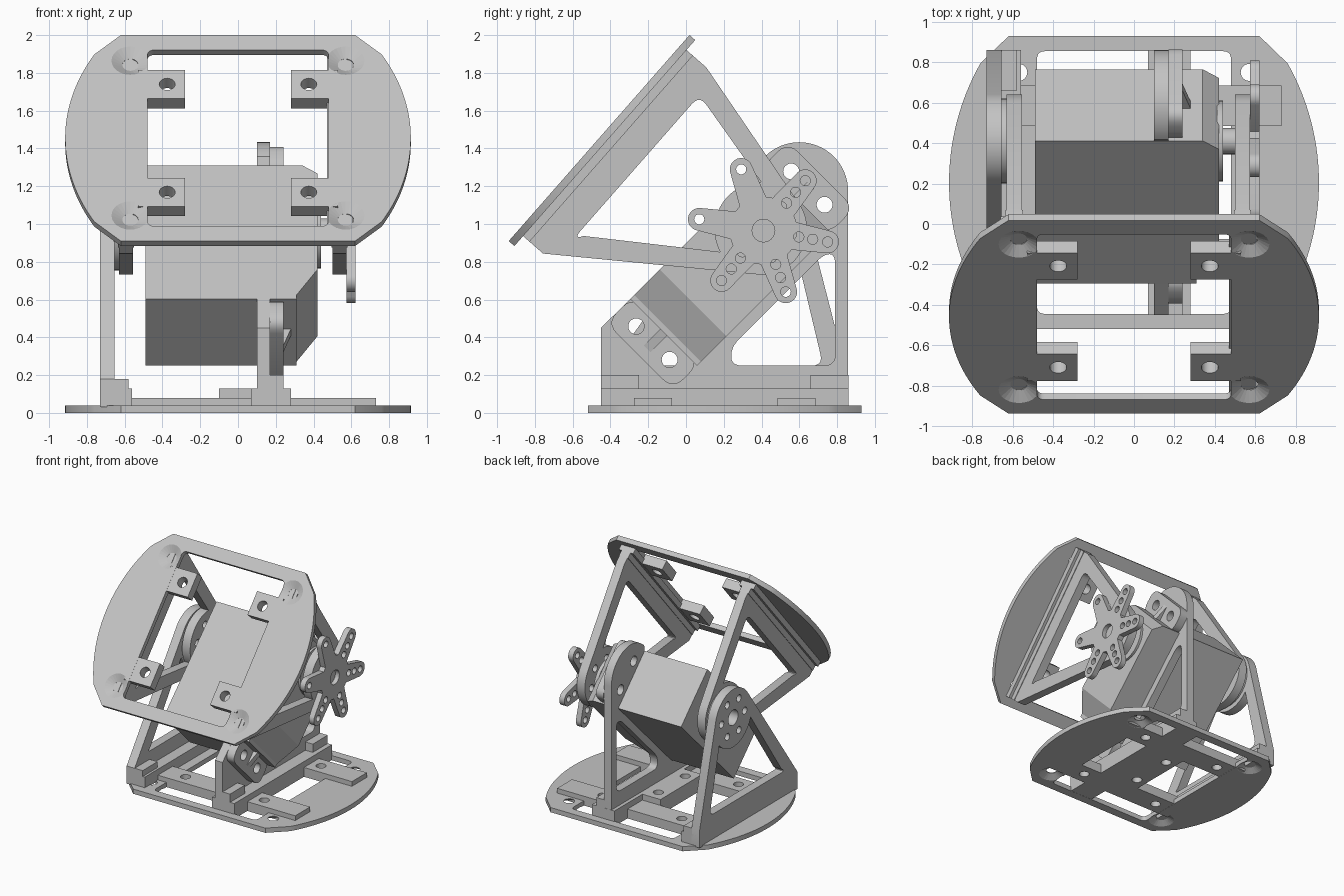
import bpy, bmesh
from math import sin, cos, radians, pi
from mathutils import Vector

cube = bpy.data.objects.get("Cube")
if cube:
    bpy.data.objects.remove(cube)

grey = bpy.data.materials.new("light grey plastic")
grey.use_nodes = True
grey.diffuse_color = (0.55, 0.55, 0.55, 1)
grey.node_tree.nodes["Principled BSDF"].inputs["Base Color"].default_value = (0.55, 0.55, 0.55, 1)


# Coordinate frames: each turns local (x, along, up) into world space
def world(x, y, z):
    return Vector((x, y, z))


def base(x, v, w):
    return Vector((x, v + 0.205, w))


def tilted(x, v, w):
    return Vector((x, -0.46 + 0.66 * v + 0.752 * w, 1.455 + 0.752 * v - 0.66 * w))


def servo(x, e, f):
    return Vector((x, 0.235 + 0.707 * (e - f), 0.78 + 0.707 * (e + f)))


# 2D outline helpers
def arc(cx, cy, r, a0, a1, n=24):
    return [(cx + r * cos(radians(a0 + (a1 - a0) * i / n)),
             cy + r * sin(radians(a0 + (a1 - a0) * i / n))) for i in range(n + 1)]


def circle(cx, cy, r, n=24):
    return arc(cx, cy, r, 0, 360, n)[:-1]


def rect(a0, a1, b0, b1):
    return [(a0, b0), (a1, b0), (a1, b1), (a0, b1)]


def fillet(points, r, n=5):
    out = []
    for i, p in enumerate(points):
        p, a, b = Vector(p), Vector(points[i - 1]), Vector(points[(i + 1) % len(points)])
        s = p + (a - p).normalized() * min(r, (a - p).length * 0.45)
        t = p + (b - p).normalized() * min(r, (b - p).length * 0.45)
        for k in range(n + 1):
            u = k / n
            q = s * (1 - u) ** 2 + p * 2 * u * (1 - u) + t * u * u
            out.append((q.x, q.y))
    return out


# Solid from outlines (first outer, rest holes), extruded along "x", "y" or "z" of a frame
def solid(name, loops, c0, c1, frame=world, axis="x"):
    order = {"x": lambda a, b, c: (c, a, b),
             "y": lambda a, b, c: (a, c, b),
             "z": lambda a, b, c: (a, b, c)}[axis]
    bm = bmesh.new()
    rings = []
    for c in (c0, c1):
        edges, layer = [], []
        for loop in loops:
            vs = [bm.verts.new((a, b, c)) for a, b in loop]
            edges += [bm.edges.new((vs[i - 1], vs[i])) for i in range(len(vs))]
            layer.append(vs)
        bmesh.ops.triangle_fill(bm, edges=edges, use_beauty=True, normal=(0, 0, 1))
        rings.append(layer)
    for low, high in zip(*rings):
        for i in range(len(low)):
            bm.faces.new((low[i - 1], low[i], high[i], high[i - 1]))
    for v in bm.verts:
        v.co = frame(*order(*v.co))
    bmesh.ops.recalc_face_normals(bm, faces=bm.faces)
    mesh = bpy.data.meshes.new(name)
    bm.to_mesh(mesh)
    bm.free()
    mesh.materials.append(grey)
    ob = bpy.data.objects.new(name, mesh)
    bpy.context.collection.objects.link(ob)
    bpy.ops.object.select_all(action="DESELECT")
    ob.select_set(True)
    bpy.context.view_layer.objects.active = ob
    bpy.ops.object.shade_smooth_by_angle(angle=radians(30))
    return ob


def box(name, x0, x1, a0, a1, b0, b1, frame=world):
    return solid(name, [rect(a0, a1, b0, b1)], x0, x1, frame)


# Rounded mounting plate with a window and four countersunk screw holes
def mounting_plate(name, frame, half_window):
    side = arc(-0.285, 0, 1.2, -29.4, 29.4, 28)
    outline = [(0.62, -0.725)] + side + [(0.62, 0.725), (-0.62, 0.725)]
    outline += [(-x, -y) for x, y in side] + [(-0.62, -0.725)]
    window = fillet(rect(-0.48, 0.48, -half_window, half_window), 0.04)
    plate = solid(name, [outline, window], 0, 0.04, frame, "z")
    bm = bmesh.new()
    for sx in (-0.57, 0.57):
        for sv in (-0.545, 0.545):
            rings = [[bm.verts.new(frame(sx + a, sv + b, w)) for a, b in circle(0, 0, r)]
                     for r, w in ((0.105, -0.003), (0.042, 0.034), (0.042, 0.06))]
            for p, q in zip(rings, rings[1:]):
                for i in range(len(p)):
                    bm.faces.new((p[i - 1], p[i], q[i], q[i - 1]))
            bm.faces.new(rings[0])
            bm.faces.new(rings[-1])
    bmesh.ops.recalc_face_normals(bm, faces=bm.faces)
    mesh = bpy.data.meshes.new(name + "_cutter")
    bm.to_mesh(mesh)
    bm.free()
    cutter = bpy.data.objects.new(name + "_cutter", mesh)
    bpy.context.collection.objects.link(cutter)
    cutter.hide_render = True
    cutter.hide_viewport = True
    cutter.display_type = "WIRE"
    mod = plate.modifiers.new("countersinks", "BOOLEAN")
    mod.operation, mod.object, mod.solver = "DIFFERENCE", cutter, "EXACT"


# Triangular side frame with a round hub
def side_frame(name, frame, x0, x1):
    hub = (0.205, 0.965)
    outline = [(-0.655, 0.035), (-0.655, 0.18)] + arc(*hub, 0.24, 144, 14)
    outline += [(0.655, 0.18), (0.655, 0.035)]
    opening = fillet([(-0.495, 0.25), (0.52, 0.25), (0.405, 0.78)], 0.06)[:-6]
    opening += arc(*hub, 0.25, -42, -160)
    holes = [circle(*hub, 0.065)]
    for k in range(6):
        a = k * pi / 3
        holes.append(circle(hub[0] + 0.155 * cos(a), hub[1] + 0.155 * sin(a), 0.03, 16))
    solid(name, [outline, opening] + holes, x0, x1, frame)


# Lower bracket: plate, cross bars, fixed left frame
mounting_plate("base_plate", base, 0.65)
for tag, s in (("front", -1), ("back", 1)):
    bar = rect(-0.58, 0.73, s * 0.38 - 0.1, s * 0.38 + 0.1)
    holes = [circle(x, s * 0.38, 0.04) for x in (-0.37, 0.37)]
    solid(tag + "_cross_bar", [bar] + holes, 0.001, 0.08, base, "z")
    end = (s * 0.555 - 0.1, s * 0.555 + 0.1)
    box(tag + "_frame_foot", -0.66, -0.58, *end, 0.03, 0.18, base)
    box(tag + "_servo_foot", 0.16, 0.24, *end, 0.12, 0.2, base)
side_frame("fixed_left_frame", base, -0.73, -0.655)
box("left_frame_rail", -0.73, -0.56, -0.655, 0.655, 0.03, 0.13, base)
solid("pivot_disc", [circle(0.41, 0.965, 0.21, 40), circle(0.41, 0.965, 0.065)], -0.655, -0.625)

# Servo bracket with an open notch that the servo sits in
notch = [tuple(servo(0, e, f).yz) for e, f in ((-0.5, 0.25), (-0.5, -0.25), (0.5, -0.25), (0.5, 0.25))]
outline = [(-0.45, 0.04), (-0.45, 0.45)] + notch + arc(0.6, 1.175, 0.258, 135, 0)
outline += [(0.858, 0.04)]
opening = fillet([(0.24, 0.25), (0.79, 0.25), (0.79, 0.84), (0.73, 0.84), (0.24, 0.35)], 0.06)
ear_holes = [(e, f) for e in (-0.58, 0.58) for f in (-0.125, 0.125)]
screw_holes = [circle(*servo(0, e, f).yz, 0.042) for e, f in ear_holes]
solid("servo_bracket", [outline, opening] + screw_holes, 0.1, 0.17)
box("servo_bracket_rail", 0.07, 0.28, -0.655, 0.655, 0.001, 0.13, base)
solid("centre_pad", [rect(-0.1, 0.1, -0.28, 0.28), circle(-0.01, -0.18, 0.04), circle(-0.01, 0.18, 0.04)],
      0.001, 0.13, base, "z")

# Servo motor
body = [(-0.49, -0.5), (-0.49, 0.5), (0.34, 0.5), (0.42, 0.44), (0.42, -0.28), (0.31, -0.47), (0.31, -0.5)]
solid("servo_body", [body], -0.25, 0.25, servo, "z")
for tag, s in (("lower", -1), ("upper", 1)):
    ear = fillet(rect(s * 0.58 - 0.1, s * 0.58 + 0.1, -0.25, 0.25), 0.08)
    holes = [circle(e, f, 0.042) for e, f in ear_holes if e * s > 0]
    solid(tag + "_servo_ear", [ear] + holes, 0.17, 0.24, servo)
    rib = [(0.235, s * 0.5), (0.235, s * 0.64), (0.28, s * 0.5)]
    solid(tag + "_ear_rib", [rib], -0.025, 0.025, servo, "z")
solid("servo_boss", [circle(0.41, 0.965, 0.2, 40)], 0.41, 0.44)
solid("servo_shaft", [circle(0.41, 0.965, 0.065)], 0.43, 0.585)

# Six-armed servo horn
star, holes = [], [circle(0.41, 0.965, 0.06)]
for k in range(6):
    deg = -10 + 60 * k
    c, s = cos(radians(deg)), sin(radians(deg))
    star += arc(0.41 + 0.345 * c, 0.965 + 0.345 * s, 0.06, deg - 85, deg + 85, 12)
    valley = radians(deg + 30)
    star += [(0.41 + 0.18 * cos(valley + d), 0.965 + 0.18 * sin(valley + d)) for d in (-0.1, 0.1)]
    for r in ((0.345,) if k in (2, 3) else (0.19, 0.265, 0.345)):
        holes.append(circle(0.41 + r * c, 0.965 + r * s, 0.027, 14))
solid("servo_horn", [star] + holes, 0.575, 0.622)

# Moving upper bracket: plate, tabs, two arms
mounting_plate("tilting_plate", tilted, 0.62)
for tag, s, x0, x1 in (("right", -1, -0.63, -0.555), ("left", 1, 0.5, 0.575)):
    side_frame(tag + "_tilting_arm", tilted, x0, x1)
    box(tag + "_arm_rail", x0 - 0.03, x1 + 0.03, -0.655, 0.655, 0.039, 0.085, tilted)
    box(tag + "_arm_step", x0 - 0.005, x1 + 0.005, -0.655, 0.655, 0.08, 0.13, tilted)
    for end, t in (("lower", -1), ("upper", 1)):
        xs = sorted((s * 0.28, s * 0.53))
        tab = rect(*xs, t * 0.38 - 0.1, t * 0.38 + 0.1)
        solid(f"{tag}_{end}_tab", [tab, circle(s * 0.375, t * 0.38, 0.042)], 0.001, 0.08, tilted, "z")
